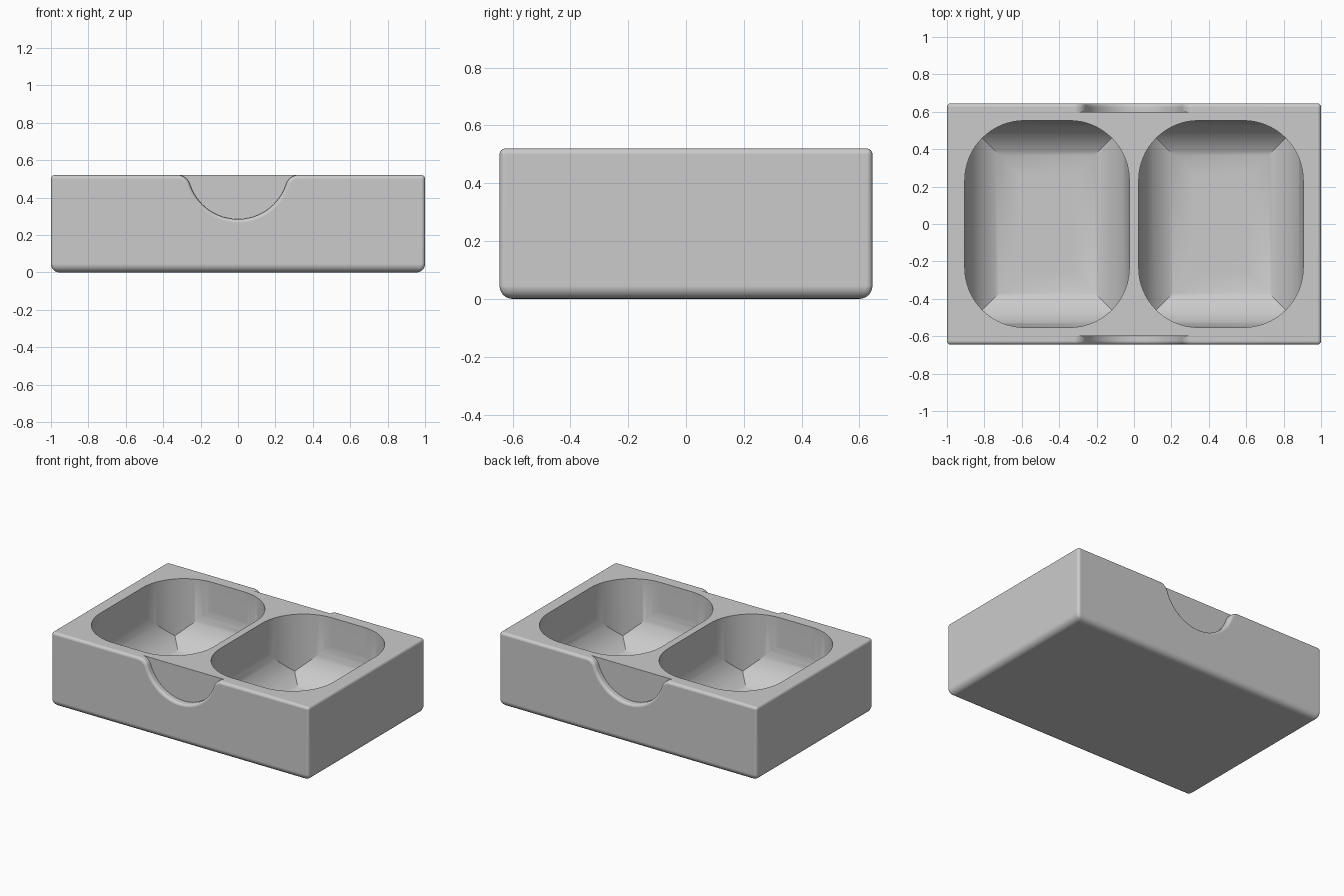
import bpy, bmesh
from math import sin, cos, pi, sqrt, atan2

W, D, H = 1.0, 0.645, 0.52          # half width, half depth, height
FLOOR, SCOOP = 0.04, 0.30           # pocket floor height and scoop radius
PW, PD, PR = 0.44, 0.553, 0.32      # pocket half sizes and corner radius
EDGE, FOOT = 0.02, 0.045            # edge rounding, bottom rounding

old = bpy.data.objects.get("Cube")
if old:
    bpy.data.objects.remove(old, do_unlink=True)


def make_object(name, bm):
    bmesh.ops.recalc_face_normals(bm, faces=bm.faces)
    mesh = bpy.data.meshes.new(name)
    bm.to_mesh(mesh)
    bm.free()
    ob = bpy.data.objects.new(name, mesh)
    bpy.context.collection.objects.link(ob)
    return ob


def loft(name, rings):
    """Skin closed rings of equal length and cap both ends."""
    bm = bmesh.new()
    loops = [[bm.verts.new(p) for p in ring] for ring in rings]
    n = len(loops[0])
    for a, b in zip(loops, loops[1:]):
        for i in range(n):
            j = (i + 1) % n
            bm.faces.new((a[i], a[j], b[j], b[i]))
    bm.faces.new(loops[0])
    bm.faces.new(loops[-1])
    ob = make_object(name, bm)
    ob.hide_render = True
    return ob


def apply_modifier(ob, kind, **settings):
    mod = ob.modifiers.new(kind.title(), kind)
    for key, value in settings.items():
        setattr(mod, key, value)
    bpy.ops.object.select_all(action='DESELECT')
    bpy.context.view_layer.objects.active = ob
    ob.select_set(True)
    bpy.ops.object.modifier_apply(modifier=mod.name)


def boolean(ob, cutter, operation):
    apply_modifier(ob, 'BOOLEAN', object=cutter, operation=operation, solver='EXACT')
    bpy.data.objects.remove(cutter, do_unlink=True)


def pocket_cutter(cx):
    # Upright prism with rounded corners
    outline = []
    for k, (sx, sy) in enumerate([(1, 1), (-1, 1), (-1, -1), (1, -1)]):
        for i in range(17):
            a = (k + i / 16) * pi / 2
            outline.append((cx + sx * (PW - PR) + PR * cos(a),
                            sy * (PD - PR) + PR * sin(a)))
    prism = loft("pocket_cutter", [[(x, y, z) for x, y in outline] for z in (0.01, 0.7)])
    # Mitred scoop that curves from the walls into the floor
    levels = [(0, 0.8)]
    for i in range(21):
        a = i / 20 * pi / 2
        levels.append((SCOOP * (1 - cos(a)), FLOOR + SCOOP * (1 - sin(a))))
    rings = []
    for inset, z in levels:
        w, d = PW + 0.001 - inset, PD + 0.001 - inset
        rings.append([(cx + sx * w, sy * d, z)
                      for sx, sy in [(1, 1), (-1, 1), (-1, -1), (1, -1)]])
    boolean(prism, loft("scoop", rings), 'INTERSECT')
    return prism


def notch_profile(off):
    """Round thumb notch flaring into the top, grown outward by off."""
    r, cz, xf, top = 0.27, 0.555, 0.325, H + 0.001
    drop = cz - top
    f = (xf**2 + drop**2 - r**2) / (2 * (r - drop))
    fz = top - f
    lean = atan2(cz - fz, xf)
    half = [(xf, 0.7)]
    for i in range(13):                       # convex shoulder
        a = pi / 2 + (pi / 2 - lean) * i / 12
        half.append((xf + (f - off) * cos(a), fz + (f - off) * sin(a)))
    for i in range(1, 17):                    # bowl
        a = -lean - (pi / 2 - lean) * i / 16
        half.append(((r + off) * cos(a), cz + (r + off) * sin(a)))
    half[-1] = (0, half[-1][1])
    return half + [(-x, z) for x, z in reversed(half[:-1])]


def notch_cutter(side):
    steps = [(D - 0.045, 0)]
    for i in range(7):                        # rounded outer lip
        a = i / 6 * pi / 2
        steps.append((D - EDGE + EDGE * sin(a), EDGE * (1 - cos(a))))
    steps.append((D + 0.1, EDGE))
    return loft("notch_cutter",
                [[(x, side * y, z) for x, z in notch_profile(off)] for y, off in steps])


# Block with small rounded edges and a softer bottom
bm = bmesh.new()
bmesh.ops.create_cube(bm, size=1)
for v in bm.verts:
    v.co = (v.co.x * 2 * W, v.co.y * 2 * D, (v.co.z + 0.5) * H)
weight = bm.edges.layers.float.new("bevel_weight_edge")
for e in bm.edges:
    e[weight] = 1.0 if all(v.co.z < 0.01 for v in e.verts) else EDGE / FOOT
tray = make_object("two_pocket_tray", bm)
apply_modifier(tray, 'BEVEL', width=FOOT, segments=6, limit_method='WEIGHT')

# Two pockets, then thumb notches on front and back
for cx in (-0.465, 0.465):
    boolean(tray, pocket_cutter(cx), 'DIFFERENCE')
for side in (-1, 1):
    boolean(tray, notch_cutter(side), 'DIFFERENCE')

# Colour
grey = bpy.data.materials.new("light_grey")
grey.use_nodes = True
colour = (0.6, 0.6, 0.6, 1)
grey.diffuse_color = colour
grey.node_tree.nodes["Principled BSDF"].inputs["Base Color"].default_value = colour
tray.data.materials.clear()
tray.data.materials.append(grey)

# Smooth curves, crisp rims
bpy.ops.object.select_all(action='DESELECT')
bpy.context.view_layer.objects.active = tray
tray.select_set(True)
bpy.ops.object.shade_smooth_by_angle(angle=pi / 6)
normals = tray.modifiers.new("Weighted normals", 'WEIGHTED_NORMAL')
normals.keep_sharp = True
